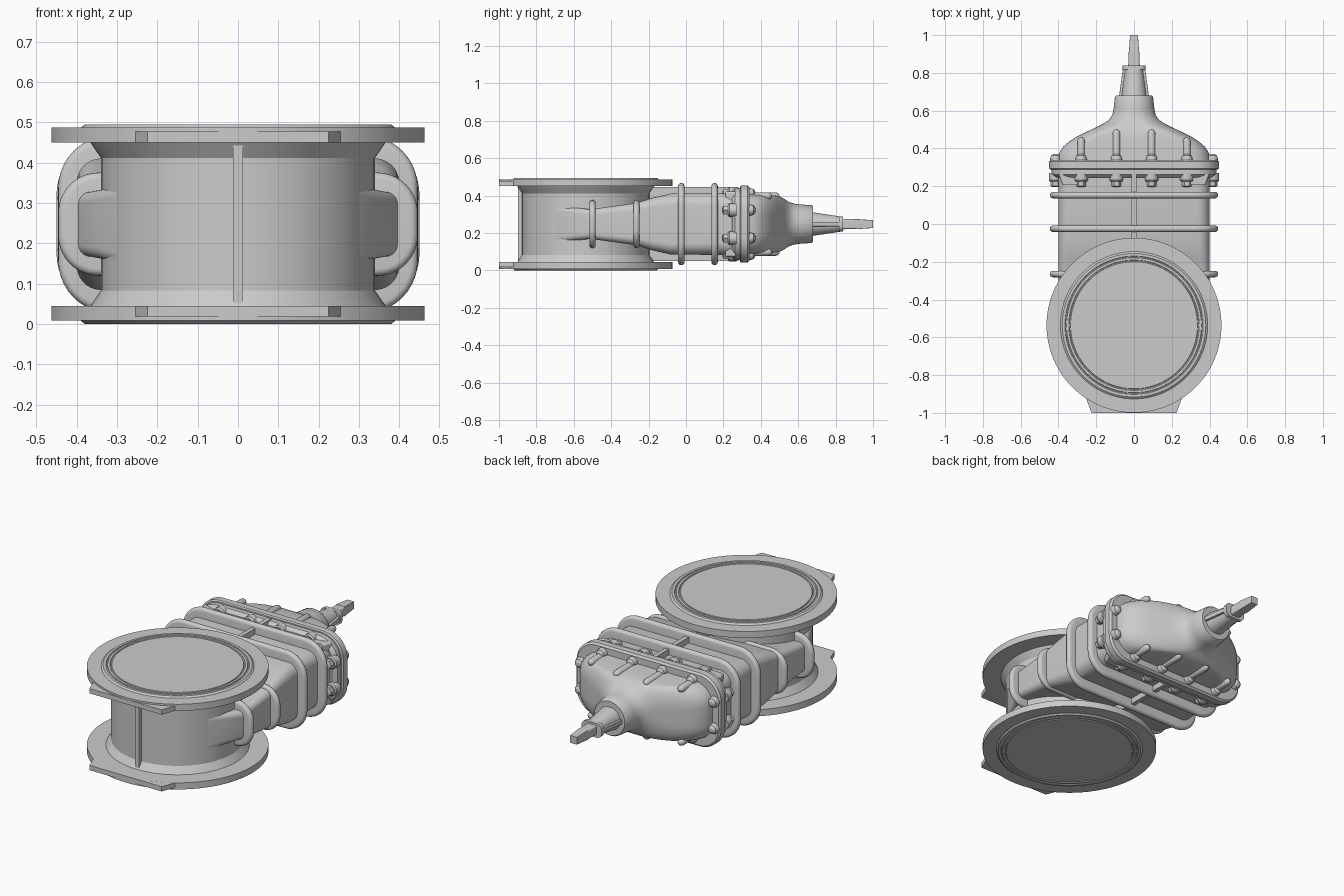
import bpy, bmesh
from math import sin, cos, pi, radians

ZC = 0.2475      # mid height, level of the stem axis
PY = -0.536      # y of the vertical pipe axis


def finish(bm, name, angle=32):
    bmesh.ops.remove_doubles(bm, verts=bm.verts, dist=1e-5)
    bmesh.ops.recalc_face_normals(bm, faces=bm.faces)
    me = bpy.data.meshes.new(name)
    bm.to_mesh(me)
    bm.free()
    ob = bpy.data.objects.new(name, me)
    bpy.context.collection.objects.link(ob)
    bpy.ops.object.select_all(action='DESELECT')
    bpy.context.view_layer.objects.active = ob
    ob.select_set(True)
    bpy.ops.object.shade_smooth_by_angle(angle=radians(angle))
    return ob


def skin(bm, rings):
    """Join equal-length loops of points and cap both ends."""
    vs = [[bm.verts.new(p) for p in r] for r in rings]
    n = len(vs[0])
    for a, b in zip(vs, vs[1:]):
        for i in range(n):
            bm.faces.new((a[i], a[(i + 1) % n], b[(i + 1) % n], b[i]))
    bm.faces.new(vs[0])
    bm.faces.new(vs[-1])


def section(y, hw, hz, r, cx=0, cz=ZC, n=10):
    """Rounded rectangle in the xz plane."""
    r = min(r, hw * 0.999, hz * 0.999)
    pts = []
    for q, (sx, sz) in enumerate(((1, 1), (-1, 1), (-1, -1), (1, -1))):
        for k in range(n + 1):
            a = (q + k / n) * pi / 2
            pts.append((cx + sx * (hw - r) + r * cos(a), y, cz + sz * (hz - r) + r * sin(a)))
    return pts


def loft(name, secs, angle=32):
    bm = bmesh.new()
    skin(bm, [section(*s) for s in secs])
    return finish(bm, name, angle)


def rod(bm, x, z, prof, seg=16):
    """Turned part along y; prof is a list of (y, radius)."""
    skin(bm, [[(x + r * cos(2 * pi * i / seg), y, z + r * sin(2 * pi * i / seg))
               for i in range(seg)] for y, r in prof])


def bead(name, y, hw, hz, r):
    """Rounded reinforcing band around the body."""
    t, prof = 0.017, [(-0.017, -0.07)]
    prof += [(-t * cos(pi * k / 8), t * sin(pi * k / 8) - t) for k in range(9)]
    prof += [(0.017, -0.07)]
    return loft(name, [(y + dy, hw + d, hz + d, r + d) for dy, d in prof])


def plate(name, outline, z0, z1):
    bm = bmesh.new()
    skin(bm, [[(x, y, z) for x, y in outline] for z in (z0, z1)])
    return finish(bm, name)


# Pipe body with both flanges, sealing grooves on the faces
half = [(0.336, 0), (0.338, 0.004), (0.343, 0.004), (0.345, 0),
        (0.357, 0), (0.359, 0.004), (0.364, 0.004), (0.366, 0),
        (0.380, 0), (0.390, 0.008), (0.463, 0.008), (0.463, 0.045),
        (0.366, 0.045), (0.340, 0.083)]
profile = half + [(r, 2 * ZC - z) for r, z in reversed(half)]
bm = bmesh.new()
SEG = 96
skin(bm, [[(r * cos(2 * pi * i / SEG), PY + r * sin(2 * pi * i / SEG), z)
           for i in range(SEG)] for r, z in profile])
finish(bm, "pipe_body_with_flanges", 25)

# Support feet under each flange and the front rib
foot = [(-0.255, -0.92), (-0.225, -1.0), (0.225, -1.0), (0.255, -0.92), (0.2, -0.8), (-0.2, -0.8)]
plate("lower_foot", foot, 0.018, 0.0449)
plate("upper_foot", foot, 2 * ZC - 0.0449, 2 * ZC - 0.018)
plate("front_rib", [(-0.012, -0.897), (0.012, -0.897), (0.012, -0.83), (-0.012, -0.83)], 0.04, 0.455)

# Gate housing growing out of the pipe
loft("gate_housing", [
    (-0.82, 0.175, 0.125, 0.03), (-0.76, 0.245, 0.115, 0.03), (-0.69, 0.305, 0.10, 0.03),
    (-0.60, 0.352, 0.088, 0.03), (-0.52, 0.395, 0.08, 0.03), (-0.49, 0.40, 0.082, 0.03),
    (-0.27, 0.40, 0.112, 0.04), (-0.18, 0.40, 0.14, 0.05), (-0.08, 0.40, 0.163, 0.06),
    (0.26, 0.40, 0.165, 0.07)])

# Reinforcing bands
for i, (y, hz, r) in enumerate([(-0.50, 0.128, 0.10), (-0.265, 0.128, 0.10),
                                (-0.025, 0.220, 0.13), (0.153, 0.220, 0.13)]):
    bead(f"housing_band_{i + 1}", y, 0.446, hz, r)

# Centre rib on top and underside of the housing
for name, s in (("upper_centre_rib", 1), ("lower_centre_rib", -1)):
    plate(name, [(-0.012, -0.25), (0.012, -0.25), (0.012, 0.28), (-0.012, 0.28)],
          ZC + s * 0.08, ZC + s * 0.197)

# Bolted joint: housing flange and bonnet flange
loft("housing_flange", [(0.245, 0.415, 0.175, 0.10), (0.262, 0.436, 0.193, 0.12),
                        (0.288, 0.436, 0.193, 0.12)])
loft("bonnet_flange", [(0.288, 0.444, 0.200, 0.13), (0.294, 0.450, 0.206, 0.13),
                       (0.330, 0.450, 0.206, 0.13), (0.340, 0.440, 0.196, 0.12)])

# Bonnet dome and neck
loft("bonnet", [
    (0.33, 0.405, 0.160, 0.11), (0.36, 0.402, 0.158, 0.11), (0.385, 0.392, 0.157, 0.11),
    (0.41, 0.374, 0.156, 0.11), (0.435, 0.345, 0.155, 0.11), (0.46, 0.308, 0.154, 0.11),
    (0.485, 0.258, 0.151, 0.11), (0.51, 0.205, 0.144, 0.11), (0.53, 0.165, 0.132, 0.11),
    (0.55, 0.134, 0.119, 0.11), (0.575, 0.115, 0.110, 0.11), (0.61, 0.108, 0.105, 0.105),
    (0.672, 0.101, 0.101, 0.101), (0.68, 0.095, 0.095, 0.095)], 45)

# Gland, its side fins, collar and square stem
loft("gland", [(0.67, 0.068, 0.064, 0.07), (0.83, 0.046, 0.040, 0.05)])
loft("gland_fins", [(0.67, 0.080, 0.012, 0.002), (0.83, 0.058, 0.012, 0.002)])
loft("gland_collar", [(0.818, 0.062, 0.040, 0.03), (0.840, 0.062, 0.040, 0.03)])
loft("stem", [(0.83, 0.031, 0.028, 0.012), (0.91, 0.028, 0.026, 0.008),
              (0.91, 0.027, 0.027, 0.002), (1.0, 0.021, 0.021, 0.002)])

# Bolts, bosses and the ridges on the bonnet behind the bolts
spots = [(x, s * 0.163) for s in (1, -1) for x in (-0.28, -0.093, 0.093, 0.28)]
spots += [(s * 0.415, z) for s in (1, -1) for z in (-0.075, 0.075)]
bolts, bosses, ridges = bmesh.new(), bmesh.new(), bmesh.new()
for x, dz in spots:
    z = ZC + dz
    rod(bolts, x, z, [(0.195, 0.012), (0.20, 0.026), (0.226, 0.026)], 6)
    rod(bolts, x, z, [(0.22, 0.015), (0.34, 0.015)])
    rod(bolts, x, z, [(0.335, 0.030), (0.345, 0.030), (0.362, 0.024), (0.371, 0.010)], 12)
    rod(bosses, x, z, [(0.224, 0.030), (0.232, 0.036), (0.27, 0.036)])
    if abs(x) < 0.4:
        end = 0.50 if abs(x) < 0.2 else 0.46
        zr = ZC + dz * 0.92
        rod(ridges, x, zr, [(0.33, 0.02), (end - 0.02, 0.02), (end - 0.007, 0.015), (end, 0.004)])
finish(bolts, "bolts")
finish(bosses, "bolt_bosses")
finish(ridges, "bonnet_ridges", 45)

# Lugs filling the joint corners under the housing flange
lugs = bmesh.new()
for sx in (1, -1):
    for sz in (1, -1):
        skin(lugs, [section(y, w, 0.03, 0.012, sx * 0.335, ZC + sz * 0.145)
                    for y, w in ((0.21, 0.045), (0.265, 0.065))])
finish(lugs, "corner_lugs")
